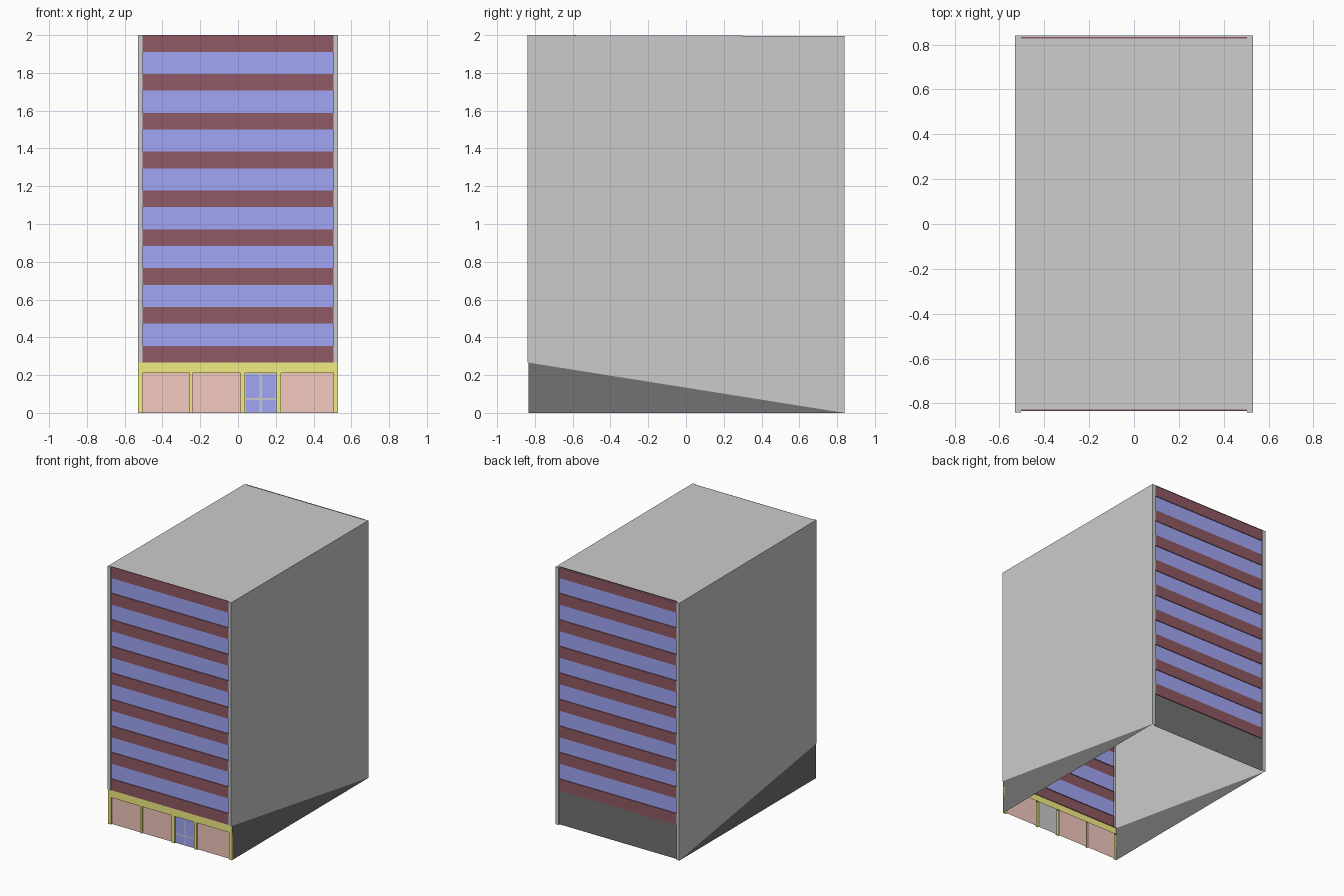
import bpy

if "Cube" in bpy.data.objects:
    bpy.data.objects.remove(bpy.data.objects["Cube"])

W, IN_X = 0.53, 0.505          # half width, inner edge of corner piers
PIER, BAND, GLASS = 0.84, 0.833, 0.827   # facade depths from centre
BASE, TOP, BACK_TOP = 0.267, 2.0, 1.995


def material(name, rgb):
    m = bpy.data.materials.new(name)
    m.diffuse_color = (*rgb, 1)
    m.use_nodes = True
    m.node_tree.nodes["Principled BSDF"].inputs["Base Color"].default_value = m.diffuse_color
    return m


MAROON = material("maroon", (0.275, 0.10, 0.125))
BLUE = material("blue_glass", (0.355, 0.38, 0.91))
YELLOW = material("yellow", (0.89, 0.85, 0.23))
SALMON = material("salmon", (0.90, 0.58, 0.52))
DARK = material("dark_grey", (0.17, 0.17, 0.17))


def mesh(name, verts, faces, mat=None):
    me = bpy.data.meshes.new(name)
    me.from_pydata(verts, [], faces)
    if mat:
        me.materials.append(mat)
    ob = bpy.data.objects.new(name, me)
    bpy.context.collection.objects.link(ob)
    return ob


def strip(name, a, b, mat, side):
    """Join two matching rows of points; side -1 = front, +1 = back."""
    n = len(a)
    faces = [(i, n + i, n + i + 1, i + 1) for i in range(n - 1)]
    if side > 0:
        faces = [f[::-1] for f in faces]
    return mesh(name, a + b, faces, mat)


def across(name, profile, x0, x1, mat=None, side=-1):
    """Extrude a (depth, z) profile along x."""
    row = lambda x: [(x, side * d, z) for d, z in profile]
    return strip(name, row(x0), row(x1), mat, side)


def upright(name, profile, z0, z1, mat=None, side=-1):
    """Extrude an (x, depth) profile along z."""
    row = lambda z: [(x, side * d, z) for x, d in profile]
    return strip(name, row(z0), row(z1), mat, -side)


def column(name, x0, x1, inner, outer, z0, z1, mat=None, side=-1):
    upright(name, [(x0, inner), (x0, outer), (x1, outer), (x1, inner)],
            z0, z1, mat, side)


# Striped storeys, front and back
PITCH, BAND_H = 0.2056, 0.088
for side, label in ((-1, "front"), (1, "back")):
    for i in range(9):
        z0 = BASE + i * PITCH
        z1 = TOP if i == 8 else z0 + BAND_H
        across(f"{label}_spandrel_{i}",
               [(GLASS, z0), (BAND, z0), (BAND, z1), (GLASS, z1)],
               -IN_X, IN_X, MAROON, side)
        if i < 8:
            across(f"{label}_window_{i}", [(GLASS, z1), (GLASS, z0 + PITCH)],
                   -IN_X, IN_X, BLUE, side)

# Grey corner piers: front ones stop above the shops, back ones reach the ground
for sx in (-1, 1):
    x0, x1 = sorted((sx * IN_X, sx * W))
    edge = "left" if sx < 0 else "right"
    column(f"front_pier_{edge}", x0, x1, GLASS, PIER, BASE, TOP)
    column(f"back_pier_{edge}", x0, x1, GLASS, PIER, 0, BACK_TOP, None, 1)

    # Side wall with the sloping ground wedge beneath it
    x = sx * W
    order = 1 if sx > 0 else -1
    mesh(f"side_wall_{edge}",
         [(x, -PIER, BASE), (x, PIER, 0), (x, PIER, BACK_TOP), (x, -PIER, TOP)],
         [(0, 1, 2, 3)[::order]])
    mesh(f"side_base_{edge}",
         [(x, -BAND, 0), (x, PIER, 0), (x, -BAND, BASE)],
         [(0, 1, 2)[::order]], DARK)

# Roof, falling very slightly to the back and notched at the front facade
f, n = -PIER, -GLASS
mesh("roof", [(-W, f, TOP), (-IN_X, f, TOP), (-IN_X, n, TOP), (IN_X, n, TOP),
              (IN_X, f, TOP), (W, f, TOP), (W, PIER, BACK_TOP), (-W, PIER, BACK_TOP)],
     [(0, 1, 2, 7), (2, 3, 6, 7), (3, 4, 5, 6)])

# Plain dark base at the back
across("back_base", [(GLASS, 0), (GLASS, BASE)], -IN_X, IN_X, DARK, 1)

# Shop front: beam, columns, recessed panels
SHOP, HEAD = 0.82, 0.21
across("shop_beam", [(SHOP, HEAD), (BAND, HEAD), (BAND, BASE), (GLASS, BASE)],
       -W, W, YELLOW)
for i, (x0, x1) in enumerate([(-W, -IN_X), (-0.257, -0.242), (0.012, 0.037),
                              (0.205, 0.227), (IN_X, W)]):
    column(f"shop_column_{i}", x0, x1, SHOP, BAND, 0, HEAD, YELLOW)
for i, (x0, x1) in enumerate([(-IN_X, -0.257), (-0.242, 0.012), (0.227, IN_X)]):
    across(f"shop_panel_{i}", [(SHOP, 0), (SHOP, HEAD)], x0, x1, SALMON)

# Entrance door with four panes
across("door", [(SHOP, 0), (SHOP, HEAD)], 0.037, 0.205)
for i, x0 in enumerate((0.043, 0.127)):
    for j, (z0, z1) in enumerate(((0.006, 0.069), (0.078, 0.204))):
        across(f"door_pane_{i}_{j}", [(SHOP + 0.002, z0), (SHOP + 0.002, z1)],
               x0, x0 + 0.072, BLUE)
